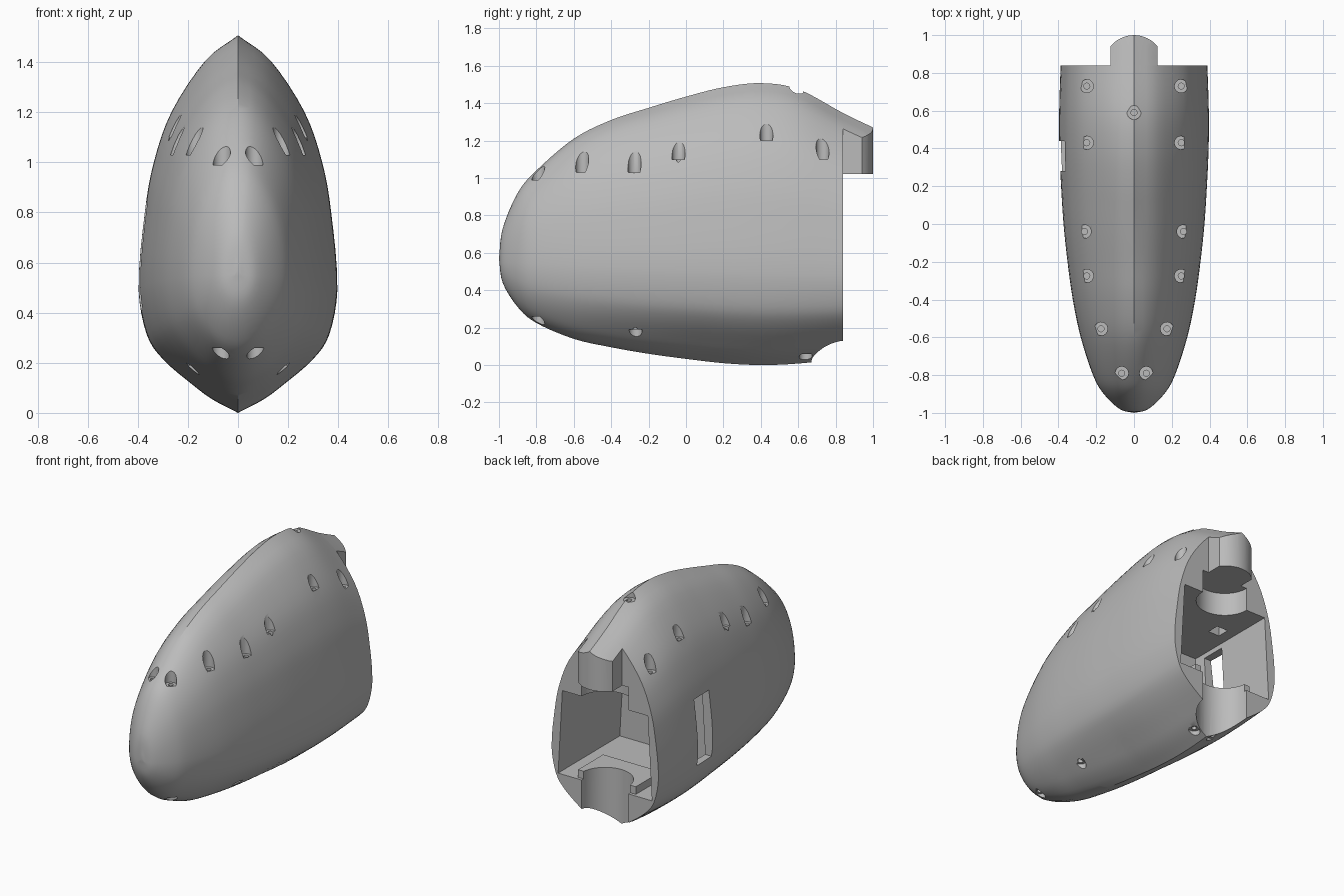
import bpy
import bmesh
import math
from mathutils import Vector, Matrix

default_cube = bpy.data.objects.get("Cube")
if default_cube:
    bpy.data.objects.remove(default_cube, do_unlink=True)

# Single matte grey
grey = bpy.data.materials.new("plain_grey")
grey.use_nodes = True
grey.diffuse_color = (0.5, 0.5, 0.5, 1)
grey.node_tree.nodes["Principled BSDF"].inputs["Base Color"].default_value = grey.diffuse_color


def make_object(name, bm):
    bmesh.ops.recalc_face_normals(bm, faces=bm.faces)
    mesh = bpy.data.meshes.new(name)
    bm.to_mesh(mesh)
    bm.free()
    mesh.materials.append(grey)
    obj = bpy.data.objects.new(name, mesh)
    bpy.context.collection.objects.link(obj)
    return obj


def smooth_path(points, steps):
    """Catmull-Rom curve through the points."""
    pts = [Vector(p) for p in points]
    pts = [2 * pts[0] - pts[1]] + pts + [2 * pts[-1] - pts[-2]]
    result = []
    for a, b, c, d in zip(pts, pts[1:], pts[2:], pts[3:]):
        for i in range(steps):
            t = i / steps
            result.append(b + (c - a) * t / 2 + (a * 2 - b * 5 + c * 4 - d) * t ** 2 / 2
                          + (b * 3 - a - c * 3 + d) * t ** 3 / 2)
    result.append(pts[-2])
    return result


# Hull outline along its length: y, top, bottom, half width
STATIONS = [
    (-1, .57, .57, 0), (-.98, .73, .44, .075), (-.9, .92, .31, .16),
    (-.8, 1.04, .225, .217), (-.6, 1.21, .14, .282), (-.4, 1.31, .095, .324),
    (-.2, 1.375, .06, .352), (0, 1.435, .033, .373), (.2, 1.485, .01, .386),
    (.4, 1.507, 0, .395), (.6, 1.475, .008, .396), (.84, 1.347, .035, .388),
    (1, 1.27, .06, .378),
]
# Cross-section: relative height, relative half width
SECTION = [
    (1, 0), (.9, .33), (.7, .67), (.5, .85), (.3, .94), (0, 1),
    (-.36, .92), (-.57, .75), (-.79, .43), (-.9, .24), (-1, 0),
]


def hull_mesh():
    bm = bmesh.new()
    section = smooth_path(SECTION, 4)
    rings = []
    for y, top, bottom, half in smooth_path(STATIONS, 5)[1:]:
        middle = .51 - .04 * y
        blend = min(1, (y + 1) * .9)
        half_ring = []
        for u, x in section:
            u = max(-1, min(1, u))
            round_x = math.sqrt(1 - u * u)
            width = half * (blend * x + (1 - blend) * round_x)
            z = middle + u * ((top - middle) if u > 0 else (middle - bottom))
            half_ring.append((max(width, 0), y, z))
        mirrored = [(-x, yy, z) for x, yy, z in half_ring[-2:0:-1]]
        rings.append([bm.verts.new(p) for p in half_ring + mirrored])
    tip = bm.verts.new((0, -1, .57))
    count = len(rings[0])
    for i in range(count):
        j = (i + 1) % count
        bm.faces.new((tip, rings[0][i], rings[0][j]))
        for near, far in zip(rings, rings[1:]):
            bm.faces.new((near[i], far[i], far[j], near[j]))
    bm.faces.new(rings[-1])
    return bm


def add_box(bm, x, y, z):
    lows = Vector((x[0], y[0], z[0]))
    highs = Vector((x[1], y[1], z[1]))
    place = Matrix.Translation((lows + highs) / 2) @ Matrix.Diagonal((*(highs - lows), 1))
    return bmesh.ops.create_cube(bm, size=1, matrix=place)["verts"]


def add_post(bm, x, y, z, radius, sides=32):
    bmesh.ops.create_cone(bm, cap_ends=True, segments=sides, radius1=radius, radius2=radius,
                          depth=z[1] - z[0],
                          matrix=Matrix.Translation((x, y, (z[0] + z[1]) / 2)))


def combine(target, name, bm, operation="DIFFERENCE"):
    helper = make_object(name, bm)
    helper.hide_render = True
    mod = target.modifiers.new(name, "BOOLEAN")
    mod.operation = operation
    mod.solver = "EXACT"
    mod.object = helper
    bpy.ops.object.select_all(action="DESELECT")
    bpy.context.view_layer.objects.active = target
    target.select_set(True)
    bpy.ops.object.modifier_apply(modifier=mod.name)
    bpy.data.objects.remove(helper, do_unlink=True)


hull = make_object("hull_shell", hull_mesh())
tab = make_object("rear_tab", hull_mesh())
REAR = .84

# Rounded tab that continues the ridge past the rear face
outline = [(-.125, REAR), (.125, REAR)]
spread = math.asin(.125 / .16)
for i in range(13):
    angle = spread * (1 - i / 6)
    outline.append((.16 * math.sin(angle), REAR + .16 * math.cos(angle)))
bm = bmesh.new()
base = bm.faces.new([bm.verts.new((x, y, 1.02)) for x, y in outline])
raised = bmesh.ops.extrude_face_region(bm, geom=[base])["geom"]
bmesh.ops.translate(bm, vec=(0, 0, 1), verts=[v for v in raised if isinstance(v, bmesh.types.BMVert)])
combine(tab, "tab_limit", bm, "INTERSECT")

# Flat rear face
bm = bmesh.new()
add_box(bm, (-1, 1), (REAR, 2), (-1, 2))
combine(hull, "rear_trim", bm)

# Rear cavity, a little wider at its floor
bm = bmesh.new()
for v in add_box(bm, (-.31, .31), (.2, 1), (.32, .87)):
    if v.co.z < .5:
        v.co.x *= 1.1
combine(hull, "cavity", bm)

# Raised mount on the cavity floor
bm = bmesh.new()
add_box(bm, (-.21, .21), (.56, .82), (.29, .37))
combine(hull, "floor_mount", bm, "UNION")

# Round pivot pockets in floor and ceiling
bm = bmesh.new()
add_post(bm, 0, REAR, (-.2, .5), .17, 48)
add_post(bm, 0, REAR, (.8, 1.02), .17, 48)
combine(hull, "pivot_pockets", bm)

# Side window and ceiling slot
bm = bmesh.new()
add_box(bm, (-.6, -.2), (.28, .44), (.41, .84))
add_box(bm, (-.24, -.16), (.5, .58), (.8, .96))
combine(hull, "openings", bm)

# Screw recesses: x, y, seat height
TOP_SCREWS = [(.25, .73, 1.1), (.25, .43, 1.2), (.262, -.04, 1.1),
              (.25, -.275, 1.03), (.175, -.555, 1.03), (.065, -.79, .99)]
BOTTOM_SCREWS = [(.07, -.79, .26), (.19, -.27, .19), (.07, .64, .06)]
recesses, shanks = bmesh.new(), bmesh.new()
for side in (-1, 1):
    for x, y, seat in TOP_SCREWS:
        add_post(recesses, side * x, y, (seat, 2), .035)
        add_post(shanks, side * x, y, (seat - .08, seat + .02), .016, 16)
    for x, y, seat in BOTTOM_SCREWS:
        add_post(recesses, side * x, y, (-1, seat), .035)
        add_post(shanks, side * x, y, (seat - .02, seat + .08), .016, 16)
add_post(recesses, 0, .59, (1.453, 2), .037)
add_post(shanks, 0, .59, (1.37, 1.47), .016, 16)
combine(hull, "screw_recesses", recesses)
combine(hull, "screw_shanks", shanks)

# Smooth skin with crisp edges
bpy.ops.object.select_all(action="DESELECT")
for obj in (hull, tab):
    obj.select_set(True)
bpy.context.view_layer.objects.active = hull
bpy.ops.object.shade_smooth_by_angle(angle=math.radians(30))
